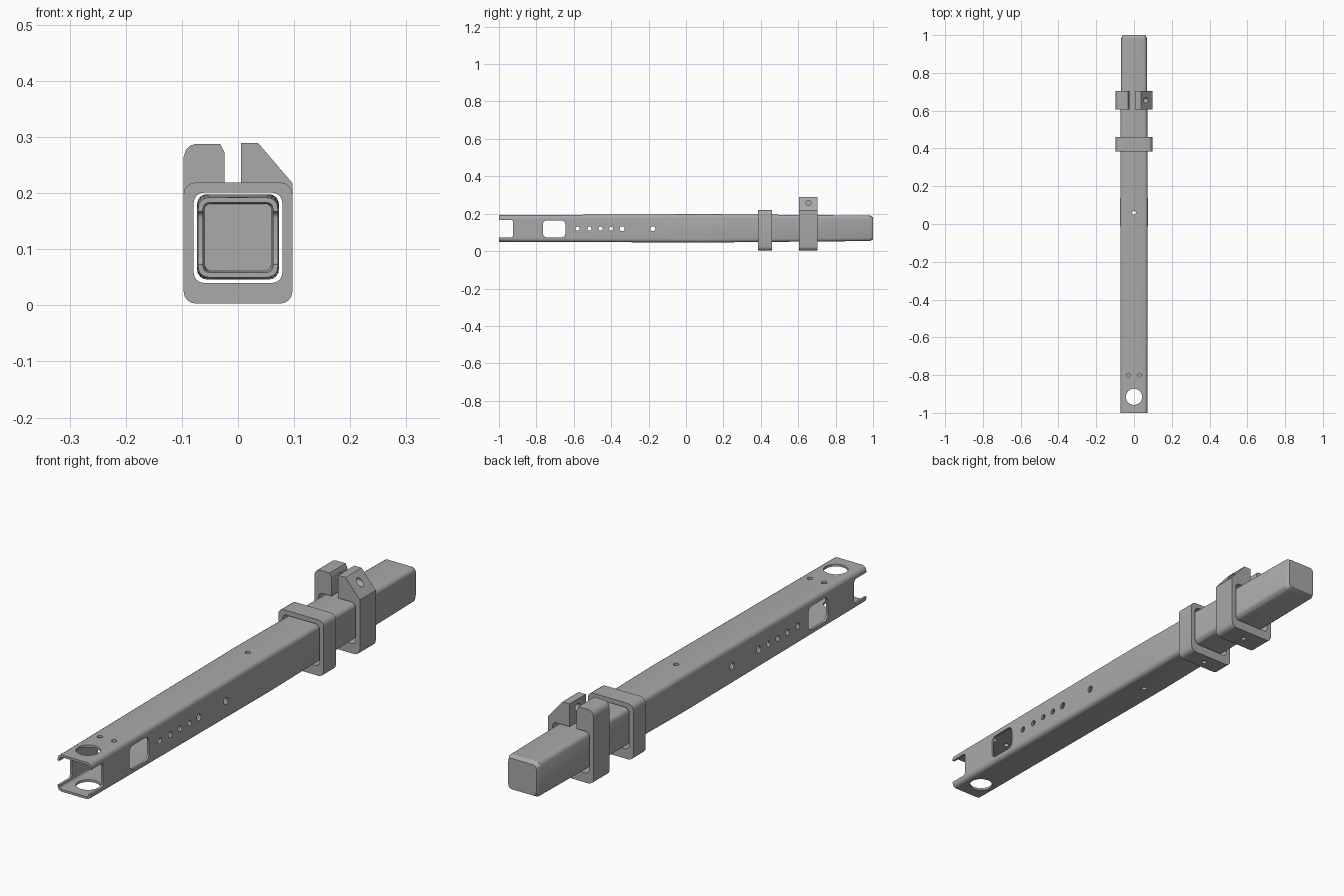
import bpy, bmesh, math
from mathutils import Matrix, Vector

cube = bpy.data.objects.get("Cube")
if cube:
    bpy.data.objects.remove(cube, do_unlink=True)

GREY = (0.4, 0.4, 0.4, 1)
metal = bpy.data.materials.new("plain grey metal")
metal.use_nodes = True
metal.diffuse_color = GREY
metal.node_tree.nodes["Principled BSDF"].inputs["Base Color"].default_value = GREY


def make(name, bm):
    bmesh.ops.recalc_face_normals(bm, faces=bm.faces)
    mesh = bpy.data.meshes.new(name)
    bm.to_mesh(mesh)
    bm.free()
    mesh.materials.append(metal)
    ob = bpy.data.objects.new(name, mesh)
    bpy.context.collection.objects.link(ob)
    return ob


def rounded(hw, z0, z1, r, steps=4):
    """Rounded rectangle in x and z, centred on x."""
    pts = []
    for i, (cx, cz) in enumerate([(hw - r, z1 - r), (r - hw, z1 - r),
                                  (r - hw, z0 + r), (hw - r, z0 + r)]):
        for k in range(steps + 1):
            a = math.pi / 2 * (i + k / steps)
            pts.append((cx + r * math.cos(a), cz + r * math.sin(a)))
    return pts


def loft(name, sections, closed=False):
    """Join equal-length (y, profile) sections with quads."""
    bm = bmesh.new()
    loops = [[bm.verts.new((x, y, z)) for x, z in prof] for y, prof in sections]
    pairs = list(zip(loops, loops[1:]))
    if closed:
        pairs.append((loops[-1], loops[0]))
    else:
        bm.faces.new(loops[0])
        bm.faces.new(loops[-1])
    for a, b in pairs:
        for i in range(len(a)):
            j = (i + 1) % len(a)
            bm.faces.new((a[i], a[j], b[j], b[i]))
    return make(name, bm)


def drill(axis, centre, radius, length):
    """Round cutter along x or z."""
    bm = bmesh.new()
    turn = Matrix.Rotation(math.pi / 2, 4, "Y") if axis == "x" else Matrix()
    bmesh.ops.create_cone(bm, cap_ends=True, segments=24, radius1=radius,
                          radius2=radius, depth=length,
                          matrix=Matrix.Translation(centre) @ turn)
    return make("cutter", bm)


def slot(y0, y1, z0, z1, r):
    """Rounded rectangular cutter that passes through both sides."""
    ob = loft("cutter", [(-0.2, rounded((y1 - y0) / 2, z0, z1, r)),
                         (0.2, rounded((y1 - y0) / 2, z0, z1, r))])
    ob.data.transform(Matrix.Translation((0, (y0 + y1) / 2, 0))
                      @ Matrix.Rotation(math.pi / 2, 4, "Z"))
    return ob


def cut(ob, cutters):
    """Subtract the cutters, bake the result and delete them."""
    for c in cutters:
        c.hide_render = True
        mod = ob.modifiers.new("cut", "BOOLEAN")
        mod.operation, mod.solver, mod.object = "DIFFERENCE", "EXACT", c
    bpy.context.view_layer.update()
    done = ob.evaluated_get(bpy.context.evaluated_depsgraph_get())
    mesh = bpy.data.meshes.new_from_object(done)
    ob.modifiers.clear()
    ob.data = mesh
    for c in cutters:
        bpy.data.objects.remove(c, do_unlink=True)


# Hollow square rail: closed at the back, open at the front
rail = loft("square_rail", [
    (1.0, rounded(0.06, 0.062, 0.181, 0.015)),
    (0.985, rounded(0.068, 0.054, 0.19, 0.018)),
    (0.1, rounded(0.073, 0.046, 0.198, 0.018)),
    (-1.0, rounded(0.071, 0.05, 0.192, 0.018)),
    (-1.0, rounded(0.062, 0.059, 0.183, 0.01)),
    (0.1, rounded(0.064, 0.055, 0.189, 0.01)),
    (0.975, rounded(0.059, 0.063, 0.181, 0.01))])

# Front notch, side windows, side holes, and top and bottom holes
cutters = [slot(-1.1, -0.925, 0.073, 0.167, 0.012),
           slot(-0.765, -0.645, 0.073, 0.165, 0.022),
           drill("z", (0, -0.915, 0.12), 0.043, 0.4),
           drill("z", (0, 0.06, 0.12), 0.01, 0.4)]
for y in (-0.58, -0.517, -0.457, -0.4):
    cutters.append(drill("x", (0, y, 0.12), 0.011, 0.4))
for y in (-0.342, -0.177):
    cutters.append(drill("x", (0, y, 0.12), 0.013, 0.4))
for x in (-0.03, 0.03):
    cutters.append(drill("z", (x, -0.8, 0.2), 0.01, 0.06))
cut(rail, cutters)

# Closed collar around the rail
outer = rounded(0.097, 0.003, 0.219, 0.022)
inner = rounded(0.079, 0.04, 0.201, 0.018)
collar = loft("closed_collar", [(0.385, outer), (0.46, outer),
                                (0.46, inner), (0.385, inner)], closed=True)
cut(collar, [drill("z", (0, 0.42, 0.02), 0.009, 0.1)])

# Split clamp with a rounded lug on one side and a sloped lug on the other
half = len(outer) // 2
bottom_out = outer[half:]
bottom_in = inner[half:]
profile = ([(-0.024, 0.201), (-0.024, 0.272), (-0.032, 0.288), (-0.074, 0.288),
            (-0.085, 0.285), (-0.093, 0.277), (-0.097, 0.264)]
           + bottom_out
           + [(0.097, 0.218), (0.036, 0.289), (0.005, 0.289), (0.005, 0.201)]
           + inner[:5][::-1] + bottom_in[::-1] + inner[5:10][::-1])
clamp = loft("split_clamp", [(0.605, profile), (0.703, profile)])
cut(clamp, [drill("x", (0.03, 0.655, 0.258), 0.014, 0.16),
            drill("z", (0, 0.655, 0.02), 0.009, 0.1)])

# Smooth the rounded corners and keep hard edges
bpy.ops.object.select_all(action="DESELECT")
for ob in (rail, collar, clamp):
    ob.select_set(True)
    bpy.context.view_layer.objects.active = ob
bpy.ops.object.shade_smooth_by_angle(angle=math.radians(30))
